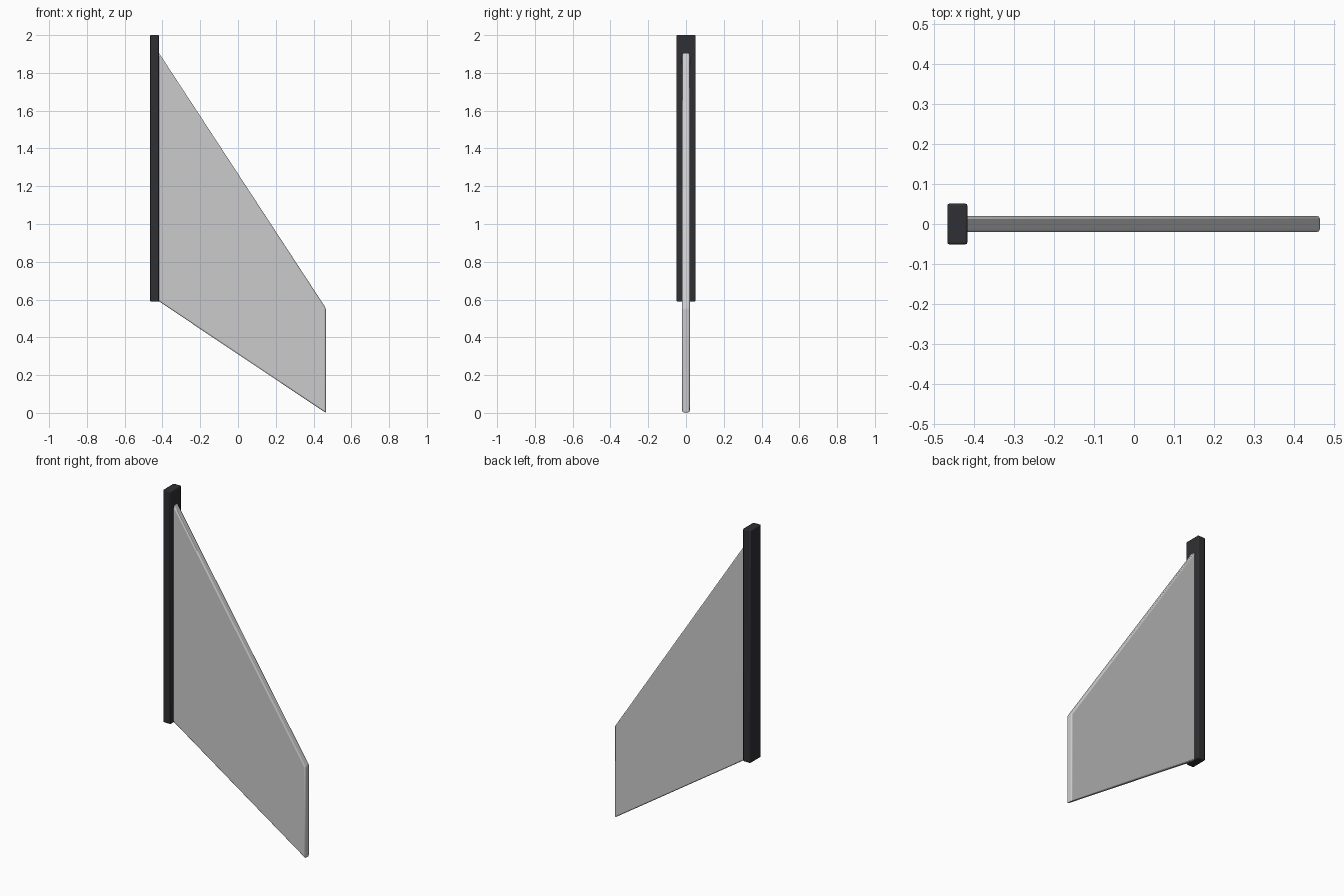
import bpy, bmesh

if "Cube" in bpy.data.objects:
    bpy.data.objects.remove(bpy.data.objects["Cube"])


def prism(name, outline, half_depth, bevel):
    """Extrude an XZ outline symmetrically along Y, with softened edges."""
    bm = bmesh.new()
    front = bm.faces.new([bm.verts.new((x, -half_depth, z)) for x, z in outline])
    ext = bmesh.ops.extrude_face_region(bm, geom=[front])
    verts = [v for v in ext["geom"] if isinstance(v, bmesh.types.BMVert)]
    bmesh.ops.translate(bm, verts=verts, vec=(0, 2 * half_depth, 0))
    bmesh.ops.recalc_face_normals(bm, faces=bm.faces)
    mesh = bpy.data.meshes.new(name)
    bm.to_mesh(mesh)
    bm.free()
    obj = bpy.data.objects.new(name, mesh)
    bpy.context.collection.objects.link(obj)
    mod = obj.modifiers.new("soft_edges", "BEVEL")
    mod.width = bevel
    mod.segments = 2
    mod.limit_method = "ANGLE"
    bpy.ops.object.select_all(action="DESELECT")
    obj.select_set(True)
    bpy.context.view_layer.objects.active = obj
    bpy.ops.object.shade_smooth_by_angle()
    return obj


# Swept fin panel
prism("fin_panel", [(-0.425, 0.595), (0.465, 0.0), (0.465, 0.555), (-0.425, 1.915)],
      0.02, 0.007)

# Dark mounting rail along the root
rail = prism("mounting_rail", [(-0.467, 0.59), (-0.417, 0.59), (-0.417, 2.0), (-0.467, 2.0)],
             0.051, 0.005)
dark = bpy.data.materials.new("dark_rail")
dark.diffuse_color = (0.03, 0.03, 0.035, 1)
dark.use_nodes = True
dark.node_tree.nodes["Principled BSDF"].inputs["Base Color"].default_value = dark.diffuse_color
rail.data.materials.append(dark)
